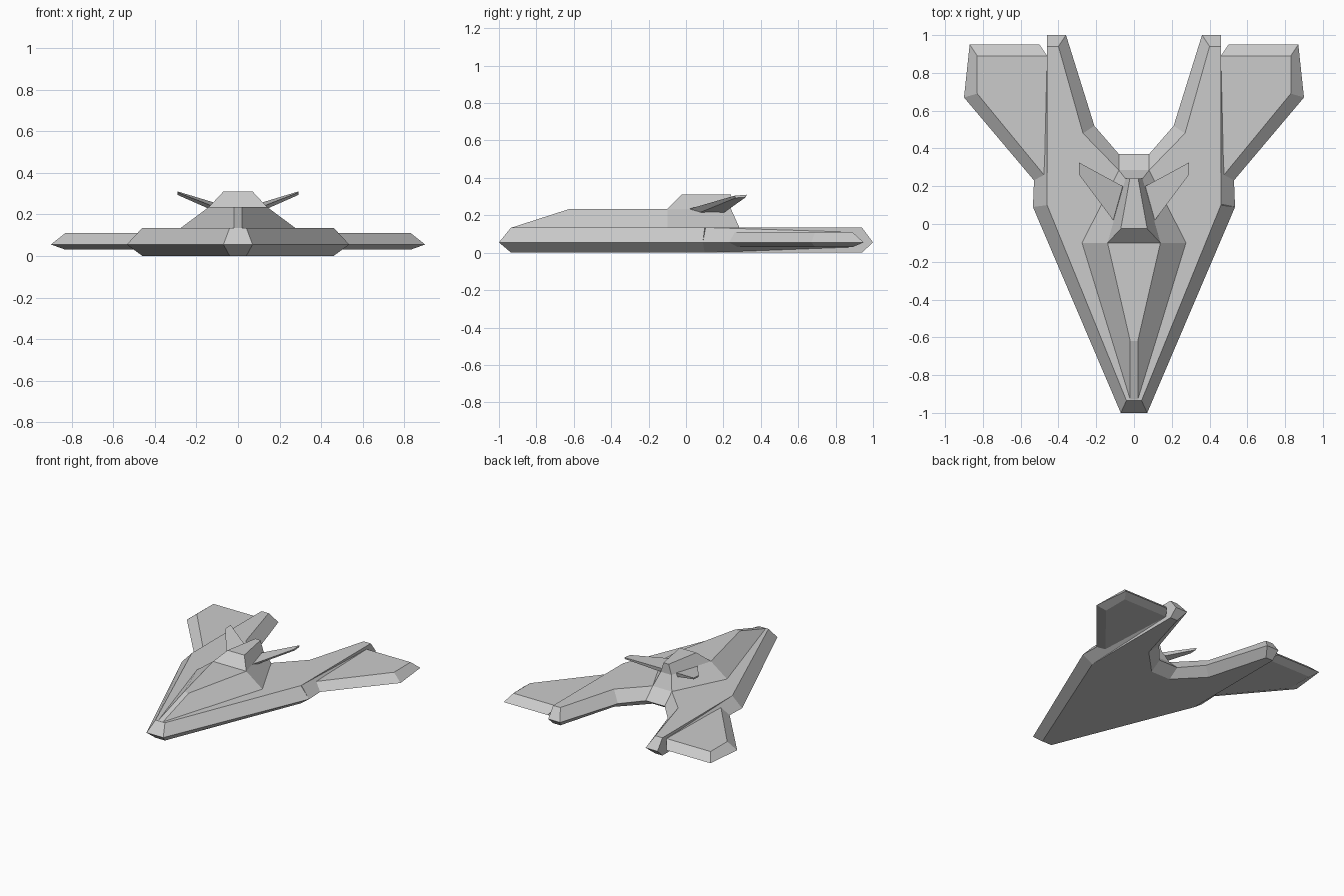
import bpy, bmesh

if "Cube" in bpy.data.objects:
    bpy.data.objects.remove(bpy.data.objects["Cube"])


def loft(name, rings, cap_from=0, mirror=False):
    """Join equal-length closed rings of 3D points with quads and cap both ends."""
    bm = bmesh.new()
    vs = [[bm.verts.new(p) for p in ring] for ring in rings]
    n = len(vs[0])
    for a, b in zip(vs, vs[1:]):
        for i in range(n):
            j = (i + 1) % n
            bm.faces.new((a[i], a[j], b[j], b[i]))
    bm.faces.new(vs[0][cap_from:])
    bm.faces.new(vs[-1][cap_from:])
    bmesh.ops.recalc_face_normals(bm, faces=bm.faces)
    me = bpy.data.meshes.new(name)
    bm.to_mesh(me)
    bm.free()
    ob = bpy.data.objects.new(name, me)
    bpy.context.collection.objects.link(ob)
    if mirror:
        ob.modifiers.new("mirror", 'MIRROR').use_mirror_merge = False
    return ob


def sym(half, z):
    """Full outline at height z from its right-hand half."""
    return ([(x, y, z) for x, y in half]
            + [(-x, y, z) for x, y in reversed(half)])


MID = 0.055

# Main V-shaped hull: bevelled above and below a sharp waist line
deck = [(.04, -.935), (.46, .10), (.46, .105), (.46, .94),
        (.40, .94), (.27, .48), (.08, .285)]
waist = [(.07, -1), (.535, .09), (.46, .105), (.46, 1),
         (.36, 1), (.21, .52), (.08, .37)]
loft("hull", [sym(deck, 0), sym(waist, MID), sym(deck, .135)])

# Swept rear wings, with a sloped shoulder blending into the hull side
flat = [(.46, .10), (.46, .24), (.83, .69), (.83, .89), (.46, .89)]
edge = [(.535, .09), (.52, .22), (.90, .67), (.87, .95), (.50, .95)]


def wing_skin(z_root, z):
    return [(x, y, z_root if i == 0 else z) for i, (x, y) in enumerate(flat)]


loft("wing", [wing_skin(0, .03), [(x, y, MID) for x, y in edge],
              wing_skin(.135, .11)], cap_from=1, mirror=True)

# Raised faceted superstructure
loft("upper_deck", [sym([(.02, -.93), (.275, -.10), (.08, .285)], .135),
                    sym([(.02, -.62), (.14, -.10), (.045, .24)], .235)])

# Bridge tower
loft("bridge", [sym([(.14, -.10), (.045, .24)], .235),
                sym([(.07, -.025), (.022, .24)], .31)])

# Thin upswept fins beside the bridge
root = [(.11, .02, .235), (.06, .20, .24), (.05, .19, .205), (.09, .05, .205)]
tip = [(.29, .26, .305), (.29, .325, .31), (.29, .32, .297), (.29, .265, .293)]
loft("fin", [root, tip], mirror=True)
